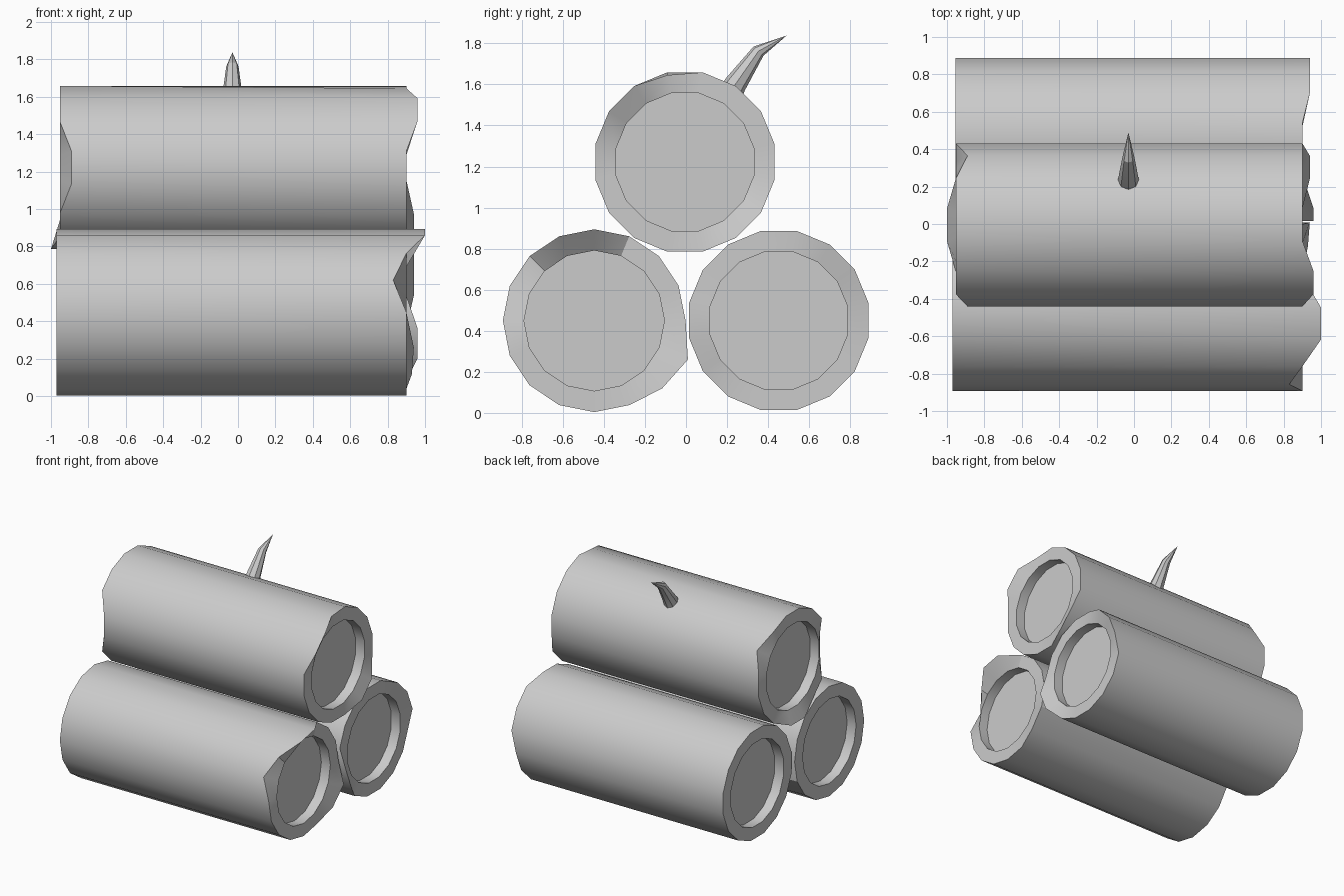
import bpy, bmesh, math
from mathutils import Vector

if "Cube" in bpy.data.objects:
    bpy.data.objects.remove(bpy.data.objects["Cube"])

N = 16


def finish(name, bm):
    bmesh.ops.recalc_face_normals(bm, faces=bm.faces)
    me = bpy.data.meshes.new(name)
    bm.to_mesh(me)
    bm.free()
    ob = bpy.data.objects.new(name, me)
    bpy.context.collection.objects.link(ob)
    bpy.ops.object.select_all(action='DESELECT')
    ob.select_set(True)
    bpy.context.view_layer.objects.active = ob
    bpy.ops.object.shade_smooth_by_angle(angle=math.radians(28))


def bridge(bm, a, b):
    n = len(a)
    for i in range(n):
        bm.faces.new((a[i], a[(i + 1) % n], b[(i + 1) % n], b[i]))


def log(name, cy, cz, phase, left, right, chip_l, chip_r, bulge):
    """Log along x: jagged bark rims and a recessed wood disc at each end."""
    bm = bmesh.new()

    def ring(x, r, chips={}, scale={}):
        vs = []
        for k in range(N):
            a = 2 * math.pi * (k + phase) / N
            rr = r * scale.get(k, 1)
            vs.append(bm.verts.new((chips.get(k, x), cy + rr * math.cos(a), cz + rr * math.sin(a))))
        return vs

    rings = [ring(left + 0.08, 0.342), ring(left, 0.342), ring(left, 0.445, chip_l),
             ring(right, 0.445, chip_r, bulge), ring(right, 0.342), ring(right - 0.08, 0.342)]
    for a, b in zip(rings, rings[1:]):
        bridge(bm, a, b)
    bm.faces.new(rings[0])
    bm.faces.new(rings[-1])
    finish(name, bm)


# Three stacked logs; chips move single rim corners along x
log("front_log", -0.447, 0.449, 0, -0.97, 0.90, {},
    {4: 1.0, 5: 1.0, 7: 0.83, 14: 0.93, 15: 0.94}, {14: 1.05, 15: 1.11})
log("back_log", 0.452, 0.45, 0.5, -0.955, 0.90, {},
    {0: 0.94, 1: 0.94, 2: 0.94, 8: 0.96, 9: 0.96}, {})
log("top_log", -0.005, 1.222, 0.5, -0.953, 0.90,
    {1: -0.89, 7: -0.89, 8: -0.89, 11: -1.0, 12: -1.0},
    {5: 0.96, 6: 0.96, 13: 0.94, 14: 0.94}, {4: 0.97})

# Bent twig on the top log: (y, z, radius) stations
path = [(0.215, 1.55, 0.062), (0.24, 1.60, 0.055), (0.353, 1.762, 0.033)]
tip = (-0.03, 0.49, 1.838)
bm = bmesh.new()
rings = []
for (y, z, r), (dy, dz) in zip(path, [(0.5, 0.85), (0.52, 0.85), (0.68, 0.73)]):
    u, v = Vector((1, 0, 0)), Vector((0, dz, -dy)).normalized()
    rings.append([bm.verts.new(Vector((-0.03, y, z)) + r * (math.cos(a) * u + math.sin(a) * v))
                  for a in (2 * math.pi * i / 8 for i in range(8))])
for a, b in zip(rings, rings[1:]):
    bridge(bm, a, b)
bm.faces.new(rings[0])
t = bm.verts.new(tip)
for i in range(8):
    bm.faces.new((rings[-1][i], rings[-1][(i + 1) % 8], t))
finish("twig", bm)
